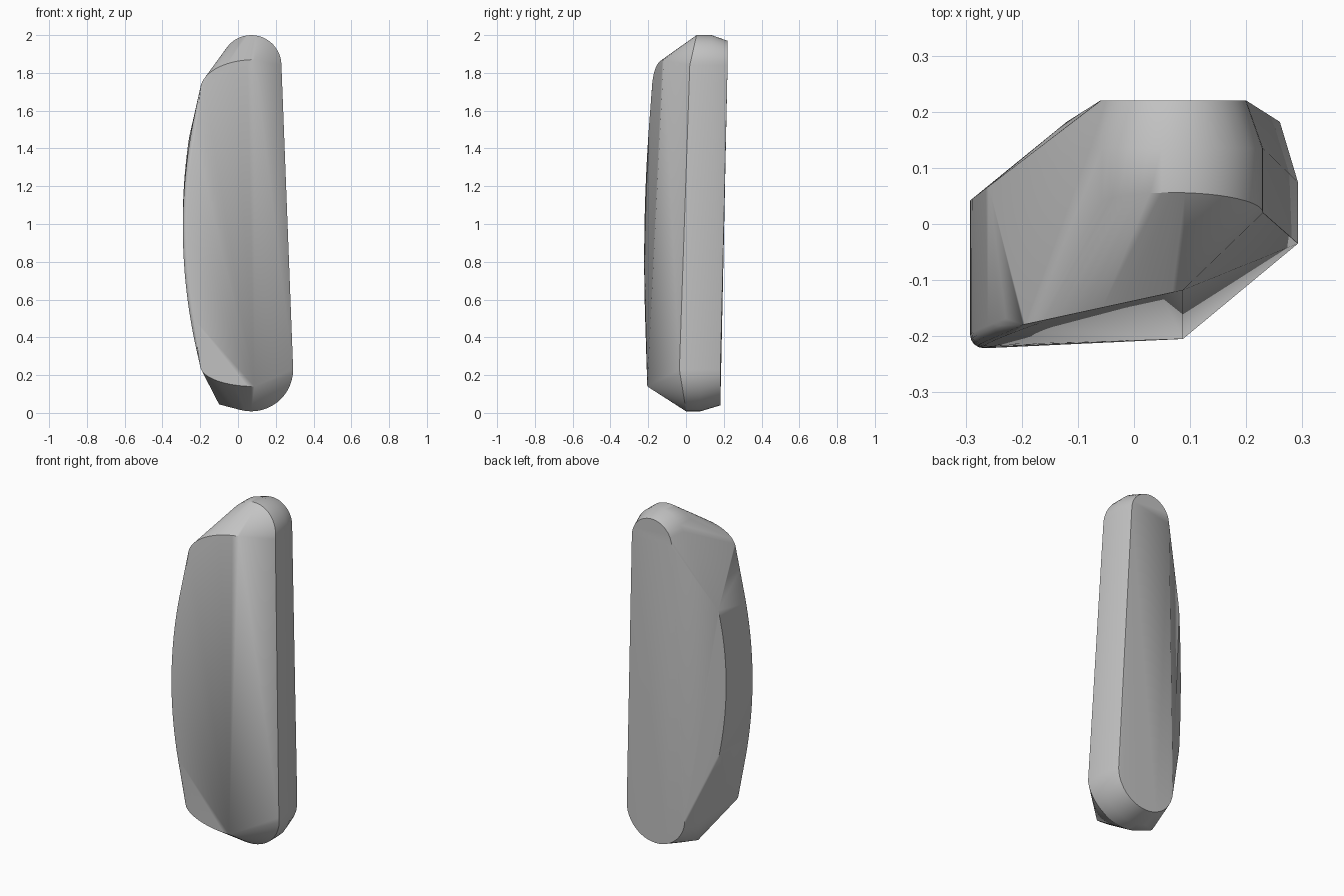
import bpy
import bmesh
from math import sin, cos, pi, radians
from mathutils import Vector

cube = bpy.data.objects.get("Cube")
if cube:
    bpy.data.objects.remove(cube)

STEPS = 24
points = []


def add(x, y, z):
    points.append(Vector((x, y, z)))


def tapered_ring(top, bottom, y_top, y_bottom, lean):
    """Slim loop: a half circle at each end, (centre height, radius)."""
    for i in range(STEPS + 1):
        a = pi * i / STEPS
        c, s = cos(a), sin(a)
        add(0.07 + top[1] * c, y_top + lean * s, top[0] + top[1] * s)
        add(0.07 + bottom[1] * c, y_bottom + lean * s, bottom[0] - bottom[1] * s)


# Front, middle and back loops of the rounded body
tapered_ring((1.84, 0.16), (0.23, 0.222), 0.02, -0.035, 0.036)
tapered_ring((1.84, 0.16), (0.23, 0.222), 0.135, 0.075, 0)
tapered_ring((1.84, 0.13), (0.23, 0.19), 0.22, 0.182, 0)

# Curved upper and lower edges of the front panel, ending at the ridge
for i in range(STEPS + 1):
    a = pi / 2 * i / STEPS
    c, s = cos(a), sin(a)
    x = 0.087 - 0.287 * c
    add(x, -0.118 - 0.062 * c, 1.71 + 0.16 * s)
    add(x, -0.205, 0.25 - 0.11 * s)

# Bulging side: rounded front edge and shorter back edge
RADIUS = 0.022
for i in range(STEPS + 1):
    u = 2 * i / STEPS - 1
    x = -0.292 + 0.092 * u * u
    y = -0.22 + 0.0275 * u * u + 0.0125 * u
    z = 0.98 + 0.73 * u
    for k in range(5):
        a = pi / 2 * k / 4
        add(x + RADIUS * (1 - cos(a)), y + RADIUS * (1 - sin(a)), z)
    v = 0.6 * u
    add(-0.292 + 0.092 * v * v, 0.042 + 0.07 * v * v, 1.02 + 0.73 * v)

# Lower side corner
add(-0.1, 0.03, 0.045)

# Wrap the outlines in one skin
bm = bmesh.new()
for p in points:
    bm.verts.new(p)
hull = bmesh.ops.convex_hull(bm, input=bm.verts[:])
loose = {g for g in hull["geom_interior"] + hull["geom_unused"]
         if isinstance(g, bmesh.types.BMVert)}
bmesh.ops.delete(bm, geom=list(loose), context="VERTS")
bmesh.ops.dissolve_limit(bm, angle_limit=radians(0.5),
                         verts=bm.verts[:], edges=bm.edges[:])
bmesh.ops.recalc_face_normals(bm, faces=bm.faces[:])
mesh = bpy.data.meshes.new("faceted_body")
bm.to_mesh(mesh)
bm.free()
body = bpy.data.objects.new("faceted_body", mesh)
bpy.context.collection.objects.link(body)

# Plain grey finish
grey = bpy.data.materials.new("plain_grey")
grey.use_nodes = True
color = (0.55, 0.55, 0.55, 1)
grey.diffuse_color = color
grey.node_tree.nodes["Principled BSDF"].inputs["Base Color"].default_value = color
mesh.materials.append(grey)

bpy.ops.object.select_all(action="DESELECT")
body.select_set(True)
bpy.context.view_layer.objects.active = body
bpy.ops.object.shade_smooth_by_angle(angle=radians(30))
